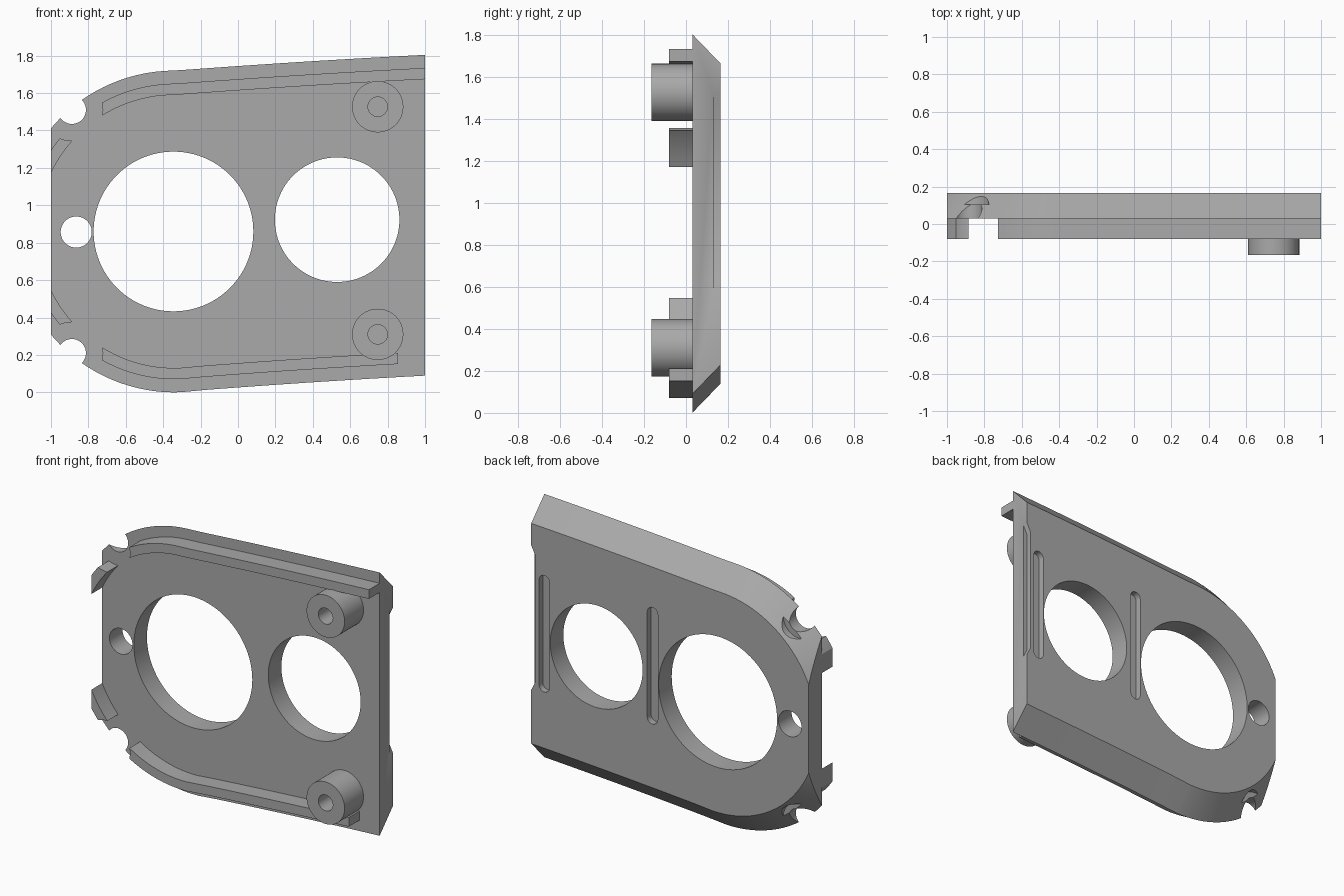
import bpy, bmesh
from math import sin, cos, pi, acos

if "Cube" in bpy.data.objects:
    bpy.data.objects.remove(bpy.data.objects["Cube"], do_unlink=True)

grey = bpy.data.materials.new("mid_grey")
grey.use_nodes = True
grey.diffuse_color = (0.4, 0.4, 0.4, 1)
grey.node_tree.nodes["Principled BSDF"].inputs["Base Color"].default_value = (0.4, 0.4, 0.4, 1)

CX, CZ = -0.34, 0.86          # centre of the rounded end
FRONT, BACK = 0.03, 0.165     # plate faces


def loft(name, front, y0, y1, back=None):
    """Solid between two matching (x, z) outlines."""
    bm = bmesh.new()
    a = [bm.verts.new((x, y0, z)) for x, z in front]
    b = [bm.verts.new((x, y1, z)) for x, z in (back or front)]
    bm.faces.new(a)
    bm.faces.new(b[::-1])
    for i in range(len(a)):
        j = (i + 1) % len(a)
        bm.faces.new((a[i], b[i], b[j], a[j]))
    bmesh.ops.recalc_face_normals(bm, faces=bm.faces[:])
    mesh = bpy.data.meshes.new(name)
    bm.to_mesh(mesh)
    bm.free()
    mesh.materials.append(grey)
    ob = bpy.data.objects.new(name, mesh)
    bpy.context.collection.objects.link(ob)
    return ob


def circle(x, z, r, n=64):
    return [(x + r * cos(2 * pi * i / n), z + r * sin(2 * pi * i / n)) for i in range(n)]


def box(x0, x1, z0, z1):
    return [(x0, z0), (x1, z0), (x1, z1), (x0, z1)]


def slot(x, z0, z1, r, n=12):
    top = [(x + r * cos(pi * i / n), z1 - r + r * sin(pi * i / n)) for i in range(n + 1)]
    return top + [(x - r * cos(pi * i / n), z0 + r - r * sin(pi * i / n)) for i in range(n + 1)]


def outline(r, low_end=1.0, n=12, arc=56):
    """Rounded end with two gently rising edges, at radius r."""
    top, low = [], []
    for i in range(n):
        x = 1 + (-0.4 - 1) * i / n
        t = x - CX
        top.append((x, CZ + r + 0.075 * t - 0.009 * t * t))
        x = CX + 0.06 + (low_end - CX - 0.06) * (i + 1) / n
        t = x - CX
        low.append((x, CZ - r + 0.08 * t - 0.01 * t * t))
    a0 = acos(-0.06 / r)
    a1 = 1.5 * pi + 0.04
    mid = [(CX + r * cos(a), CZ + r * sin(a))
           for a in (a0 + (a1 - a0) * i / arc for i in range(arc + 1))]
    return top + mid + low


def cut(ob, cutters):
    for c in cutters:
        c.hide_render = True
        mod = ob.modifiers.new("cut", "BOOLEAN")
        mod.operation = "DIFFERENCE"
        mod.solver = "EXACT"
        mod.object = c
        with bpy.context.temp_override(object=ob, active_object=ob, selected_objects=[ob]):
            bpy.ops.object.modifier_apply(modifier=mod.name)
        bpy.data.objects.remove(c, do_unlink=True)


def smooth(ob):
    bpy.ops.object.select_all(action="DESELECT")
    ob.select_set(True)
    bpy.context.view_layer.objects.active = ob
    bpy.ops.object.shade_smooth_by_angle(angle=0.5)


def end_trim():
    return loft("end_trim", box(-2, -1, -1, 3), -1, 1)


NOTCHES = [(-0.888, CZ + 0.65), (-0.888, CZ - 0.65)]

# Plate, bevelled towards the back
plate = loft("plate", outline(0.86), FRONT, BACK, outline(0.72))
cutters = [end_trim()]
# Two large openings and the small end hole
for x, z, r in ((-0.345, 0.86, 0.427), (0.53, 0.923, 0.333), (-0.865, 0.857, 0.083)):
    cutters.append(loft("opening", circle(x, z, r, 96), -0.5, 0.5))
# Edge notches with a wider counterbore behind
for x, z in NOTCHES:
    cutters.append(loft("notch", circle(x, z, 0.075), -0.5, 0.5))
    cutters.append(loft("counterbore", circle(x, z, 0.112), 0.105, 0.5))
# Shallow grooves in the back
for x in (0.906, 0.126):
    cutters.append(loft("groove", slot(x, 0.59, 1.35, 0.038), 0.125, 0.3))
# Shallow relief on the straight edge
cutters.append(loft("edge_relief", [(0.97, 0.64), (1.03, 0.52), (1.03, 1.58), (0.97, 1.46)],
                    0.13, 0.3))
cut(plate, cutters)
smooth(plate)

# Raised rail following the edge, interrupted around the notches
rail = loft("edge_rail", outline(0.79, 0.855) + outline(0.73, 0.855)[::-1], -0.08, FRONT + 0.004)
cut(rail, [end_trim()] + [loft("clearance", circle(x, z, 0.165), -0.5, 0.5) for x, z in NOTCHES])
smooth(rail)

# Hollow round bosses
for label, z in (("upper", 1.527), ("lower", 0.31)):
    boss = loft(label + "_boss", circle(0.747, z, 0.137), -0.165, FRONT + 0.004)
    cut(boss, [loft("bore", circle(0.747, z, 0.052, 40), -0.5, FRONT)])
    smooth(boss)
